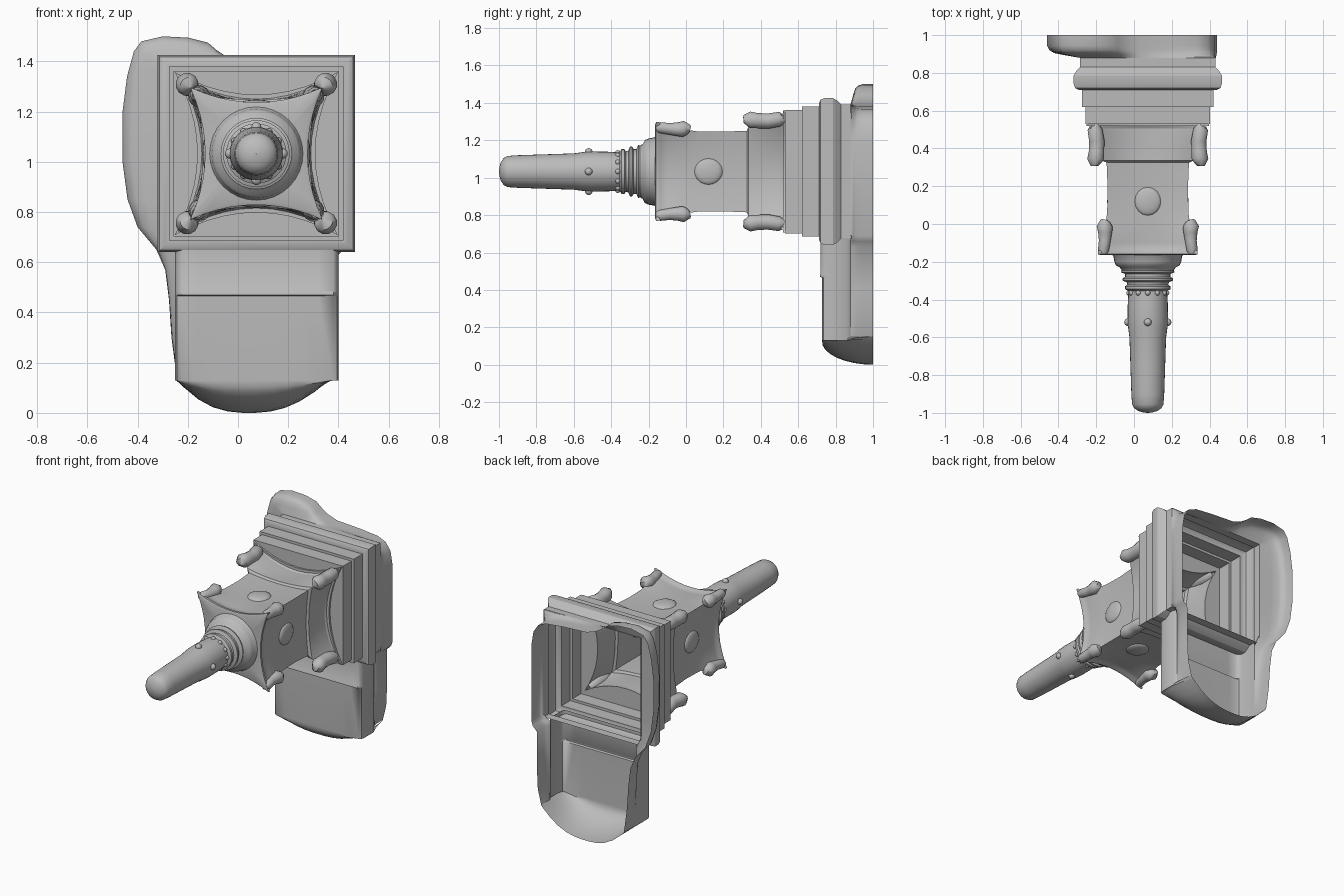
import bpy, bmesh, math
from mathutils import Vector

CX, CZ = 0.073, 1.033          # axis of the tower

cube = bpy.data.objects.get("Cube")
if cube:
    bpy.data.objects.remove(cube, do_unlink=True)

stone = bpy.data.materials.new("grey stone")
stone.use_nodes = True
GREY = (0.5, 0.5, 0.5, 1)
stone.diffuse_color = GREY
stone.node_tree.nodes["Principled BSDF"].inputs["Base Color"].default_value = GREY


def finish(name, bm, angle=35):
    """Turn a bmesh into a shaded, coloured object."""
    bmesh.ops.recalc_face_normals(bm, faces=bm.faces)
    mesh = bpy.data.meshes.new(name)
    bm.to_mesh(mesh)
    bm.free()
    mesh.materials.append(stone)
    obj = bpy.data.objects.new(name, mesh)
    bpy.context.collection.objects.link(obj)
    bpy.ops.object.select_all(action='DESELECT')
    obj.select_set(True)
    bpy.context.view_layer.objects.active = obj
    bpy.ops.object.shade_smooth_by_angle(angle=math.radians(angle))
    return obj


def loft(rows, closed=True):
    """Skin a list of equal-length point rows, leaving both ends open."""
    bm = bmesh.new()
    rings = [[bm.verts.new(p) for p in row] for row in rows]
    count = len(rows[0])
    for a, b in zip(rings, rings[1:]):
        for i in range(count if closed else count - 1):
            j = (i + 1) % count
            bm.faces.new((a[i], a[j], b[j], b[i]))
    return bm


def square(y, half, dip, n=10):
    """Square section around the axis, its sides bowed inward by dip."""
    pts = []
    for k in range(4):
        c, s = round(math.cos(k * math.pi / 2)), round(math.sin(k * math.pi / 2))
        for i in range(n):
            t = 2 * i / n - 1
            u, v = half * t, half - dip * (1 - t * t)
            pts.append((CX + u * c + v * s, y, CZ - u * s + v * c))
    return pts


def circle(y, r, n=32):
    return [(CX + r * math.cos(2 * math.pi * i / n), y,
             CZ + r * math.sin(2 * math.pi * i / n)) for i in range(n)]


# square moulding and plinth steps
steps = [(.885, .358), (.83, .358), (.81, .378), (.785, .393), (.745, .393),
         (.72, .385), (.71, .365), (.71, .347), (.62, .347), (.62, .33),
         (.53, .33)]
finish("moulding", loft([square(y, h, 0, 2) for y, h in steps]), 30)

# square tower with two concave capitals
tower = [(.53, .33, 0), (.53, .3, .092), (.515, .305, .095), (.49, .298, .088),
         (.44, .282, .072), (.38, .258, .047), (.335, .24, .026),
         (.325, .218, .016), (.2, .213, .016), (.06, .215, .018),
         (.01, .222, .024), (-.05, .238, .04), (-.1, .248, .052),
         (-.135, .252, .056), (-.145, .264, .06), (-.16, .264, .06),
         (-.165, .25, .06), (-.165, .125, 0)]
finish("tower", loft([square(*t) for t in tower]), 40)

# ridge that follows the concave edge of the rear capital
edge = [(.53, .325, .09), (.518, .325, .09), (.518, .31, .093), (.505, .305, .095)]
finish("capital_lip", loft([square(*e) for e in edge]), 30)

# turned spire, round in section
spire = [(-.16, .19), (-.17, .182), (-.2, .177), (-.22, .168), (-.23, .148),
         (-.245, .138), (-.255, .142), (-.265, .12), (-.28, .12), (-.288, .133),
         (-.3, .133), (-.308, .112), (-.322, .108), (-.33, .12), (-.345, .12),
         (-.355, .102), (-.42, .106), (-.5, .107), (-.55, .104), (-.6, .097),
         (-.75, .092), (-.9, .087), (-.955, .083), (-.975, .072),
         (-.99, .05), (-.998, .022), (-1, .001)]
finish("spire", loft([circle(y, r) for y, r in spire]), 40)


def ellipsoid(bm, centre, size):
    new = bmesh.ops.create_uvsphere(bm, u_segments=16, v_segments=10, radius=1)
    for v in new["verts"]:
        v.co = Vector(centre) + Vector(v.co[i] * size[i] for i in range(3))


# small knobs around the spire
bm = bmesh.new()
for y, r, size, n in ((-.52, .105, .02, 4), (-.365, .1, .014, 12)):
    for x, yy, z in circle(y, r, n):
        ellipsoid(bm, (x, yy, z), (size, size, size))
finish("spire_knobs", bm)

# shallow bosses on the four tower faces
bm = bmesh.new()
for k, (x, y, z) in enumerate(circle(.12, .197, 4)):
    flat, wide = .018, .07
    ellipsoid(bm, (x, y, z), (wide, .075, flat) if k % 2 else (flat, .075, wide))
finish("face_bosses", bm)


def tube(path, radii, sx, sz, n=12):
    """Rounded horn lying in the diagonal plane of a tower corner."""
    out = Vector((sx, 0, sz))
    side = Vector((sx, 0, -sz)).normalized()
    spine = [Vector((CX, y, CZ)) + out * d for d, y in path]
    rows = []
    for i, p in enumerate(spine):
        along = (spine[min(i + 1, len(spine) - 1)] - spine[max(i - 1, 0)]).normalized()
        up = along.cross(side)
        rows.append([p + radii[i] * (side * math.cos(a) + up * math.sin(a))
                     for a in (2 * math.pi * k / n for k in range(n))])
    return loft(rows)


# curled corner horns of both capitals
horns = {
    "rear_horn": ([(.28, .53), (.28, .5), (.27, .44), (.272, .38), (.276, .345),
                   (.272, .322), (.262, .308)],
                  [.02, .04, .042, .042, .046, .034, .002]),
    "front_horn": ([(.235, -.16), (.235, -.14), (.228, -.09), (.226, -.045),
                    (.228, -.015), (.222, .008), (.212, .018)],
                   [.02, .03, .032, .038, .044, .032, .002])}
for name, (path, radii) in horns.items():
    for sx in (-1, 1):
        for sz in (-1, 1):
            label = ("upper" if sz > 0 else "lower") + ("_left" if sx > 0 else "_right")
            finish(f"{name}_{label}", tube(path, radii, sx, sz), 50)

# lower slab: U-shaped section with a bowl-like bottom, open at the back
section = [(-.25, .88), (-.25, .86), (-.25, .76), (-.243, .735)]
section += [(-.225 + .605 * i / 10, .724) for i in range(11)]
section += [(.395, .735), (.4, .76), (.4, .86), (.385, .88)]
rows = []
for z, shift in ((.67, -.004), (.485, -.004), (.48, -.008), (.47, -.008),
                 (.465, .004), (.13, .004)):
    rows.append([(x, y + (shift if y < .73 else 0), z) for x, y in section])
for k in range(1, 9):
    a = k / 8 * math.pi / 2
    back, down = 1 - math.cos(a), math.sin(a)
    row = []
    for x, y in section:
        side = (x - .04) / (.36 if x > .04 else .29)
        end = (.15 if x > .04 else .13) * min(1, abs(side) ** 2.5)
        row.append((x - (.03 if x > .04 else .008) * side * back, y + (1 - y) * back,
                    .13 - (.13 - end) * down))
    rows.append(row)
finish("lower_slab", loft(rows, closed=False), 45)

# rear body: rim outline drawn in to meet the slab and moulding
outline = [(-.242, .13), (-.252, .2), (-.265, .3), (-.275, .45), (-.29, .57),
           (-.325, .65), (-.4, .74), (-.44, .85), (-.46, 1), (-.46, 1.2),
           (-.442, 1.34), (-.415, 1.44), (-.385, 1.48), (-.3, 1.5), (-.2, 1.495),
           (-.12, 1.475), (-.085, 1.445), (-.04, 1.415), (.03, 1.39), (.2, 1.38),
           (.33, 1.367), (.39, 1.342), (.425, 1.29), (.44, 1.2), (.44, .69),
           (.43, .66), (.4, .63), (.4, .4), (.393, .25), (.368, .15)]


def drawn_in(x, z):
    """Matching point where the body joins the slab or the moulding."""
    if z < .67:
        return (-.25 if x < 0 else .385), (.13 if z < .17 else z)
    if x > .38:
        x = .433
    return min(max(x, -.288), .433), (1.393 if z > 1.33 else z)


rows = []
for y, f in ((1, 0), (.945, 0), (.92, .07), (.905, .22), (.895, .5), (.88, 1)):
    row = []
    for x, z in outline:
        ix, iz = drawn_in(x, z)
        row.append((x + (ix - x) * f, y, z + (iz - z) * f))
    rows.append(row)
finish("rear_body", loft(rows, closed=False), 50)
